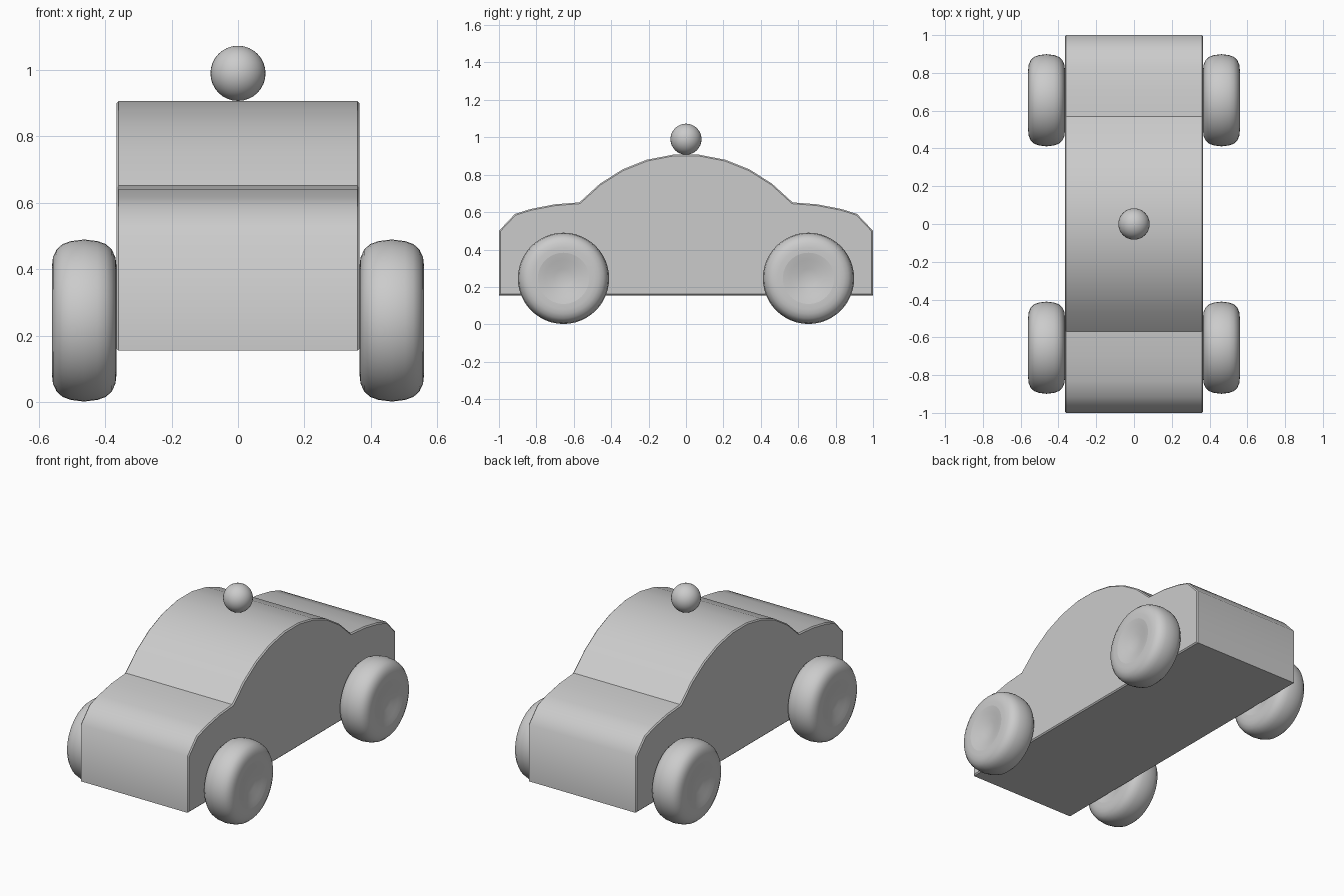
import bpy
import bmesh
from math import radians, pi
from mathutils import Matrix, Vector

cube = bpy.data.objects.get("Cube")
if cube:
    bpy.data.objects.remove(cube)

grey = bpy.data.materials.new("plain_grey")
grey.use_nodes = True
colour = (0.6, 0.6, 0.6, 1)
grey.diffuse_color = colour
grey.node_tree.nodes["Principled BSDF"].inputs["Base Color"].default_value = colour


def finish(bm, name, angle):
    """Turn a bmesh into a smooth-shaded grey object."""
    bmesh.ops.recalc_face_normals(bm, faces=bm.faces)
    mesh = bpy.data.meshes.new(name)
    bm.to_mesh(mesh)
    bm.free()
    mesh.materials.append(grey)
    obj = bpy.data.objects.new(name, mesh)
    bpy.context.collection.objects.link(obj)
    bpy.ops.object.select_all(action="DESELECT")
    obj.select_set(True)
    bpy.context.view_layer.objects.active = obj
    bpy.ops.object.shade_smooth_by_angle(angle=radians(angle))
    return obj


# Body: half silhouette mirrored front to back, then extruded across
HALF_WIDTH = 0.366
CREASE = 0.57
half = [(1, 0.155), (1, 0.5), (0.915, 0.59), (0.83, 0.617), (0.7, 0.642),
        (CREASE, 0.652), (0.46, 0.752), (0.34, 0.828), (0.21, 0.88), (0.07, 0.907)]
outline = half + [(-y, z) for y, z in reversed(half)]

bm = bmesh.new()
side = bm.faces.new([bm.verts.new((-HALF_WIDTH, y, z)) for y, z in outline])
grown = bmesh.ops.extrude_face_region(bm, geom=[side], use_keep_orig=True)
moved = [g for g in grown["geom"] if isinstance(g, bmesh.types.BMVert)]
bmesh.ops.translate(bm, verts=moved, vec=(2 * HALF_WIDTH, 0, 0))
rims = [e for e in bm.edges if abs(e.verts[0].co.x - e.verts[1].co.x) < 0.01]
bmesh.ops.bevel(bm, geom=rims, offset=0.007, segments=1, affect="EDGES")
body = finish(bm, "body", 50)

# Keep the folds between cabin and hoods, and the side rims, crisp
for edge in body.data.edges:
    a, b = (body.data.vertices[i].co for i in edge.vertices)
    fold = all(abs(abs(p.y) - CREASE) < 0.012 and p.z > 0.6 for p in (a, b))
    rim = abs(a.x - b.x) < 0.001
    if fold or rim:
        edge.use_edge_sharp = True


# Wheels: rounded tyre section with a dished hub, spun about the axle
def wheel(name, sx, sy):
    section = [(-0.07, 0), (-0.075, 0.05), (-0.09, 0.1), (-0.097, 0.137),
               (-0.097, 0.165), (-0.094, 0.19), (-0.083, 0.214), (-0.065, 0.23),
               (-0.04, 0.239), (0, 0.244)]
    section += [(-x, r) for x, r in reversed(section[:-1])]
    bm = bmesh.new()
    points = [bm.verts.new((x, 0, r)) for x, r in section]
    edges = [bm.edges.new(pair) for pair in zip(points, points[1:])]
    bmesh.ops.spin(bm, geom=points + edges, cent=(0, 0, 0), axis=(1, 0, 0),
                   angle=2 * pi, steps=48, use_duplicate=False)
    bmesh.ops.remove_doubles(bm, verts=bm.verts, dist=0.0005)
    # The hub edge is a hard step
    for e in bm.edges:
        radii = [Vector((v.co.y, v.co.z)).length for v in e.verts]
        if all(abs(r - 0.137) < 0.002 for r in radii):
            e.smooth = False
    obj = finish(bm, name, 60)
    for e in obj.data.edges:
        radii = [obj.data.vertices[i].co.yz.length for i in e.vertices]
        if all(abs(r - 0.137) < 0.002 for r in radii):
            e.use_edge_sharp = True
    obj.location = (sx * 0.463, sy * 0.655, 0.246)


for side_name, sx in (("left", 1), ("right", -1)):
    for end_name, sy in (("front", -1), ("back", 1)):
        wheel(f"{end_name}_{side_name}_wheel", sx, sy)

# Roof ball
bm = bmesh.new()
bmesh.ops.create_uvsphere(bm, u_segments=32, v_segments=16, radius=0.083,
                          matrix=Matrix.Translation((0, 0, 0.99)))
finish(bm, "roof_ball", 60)
